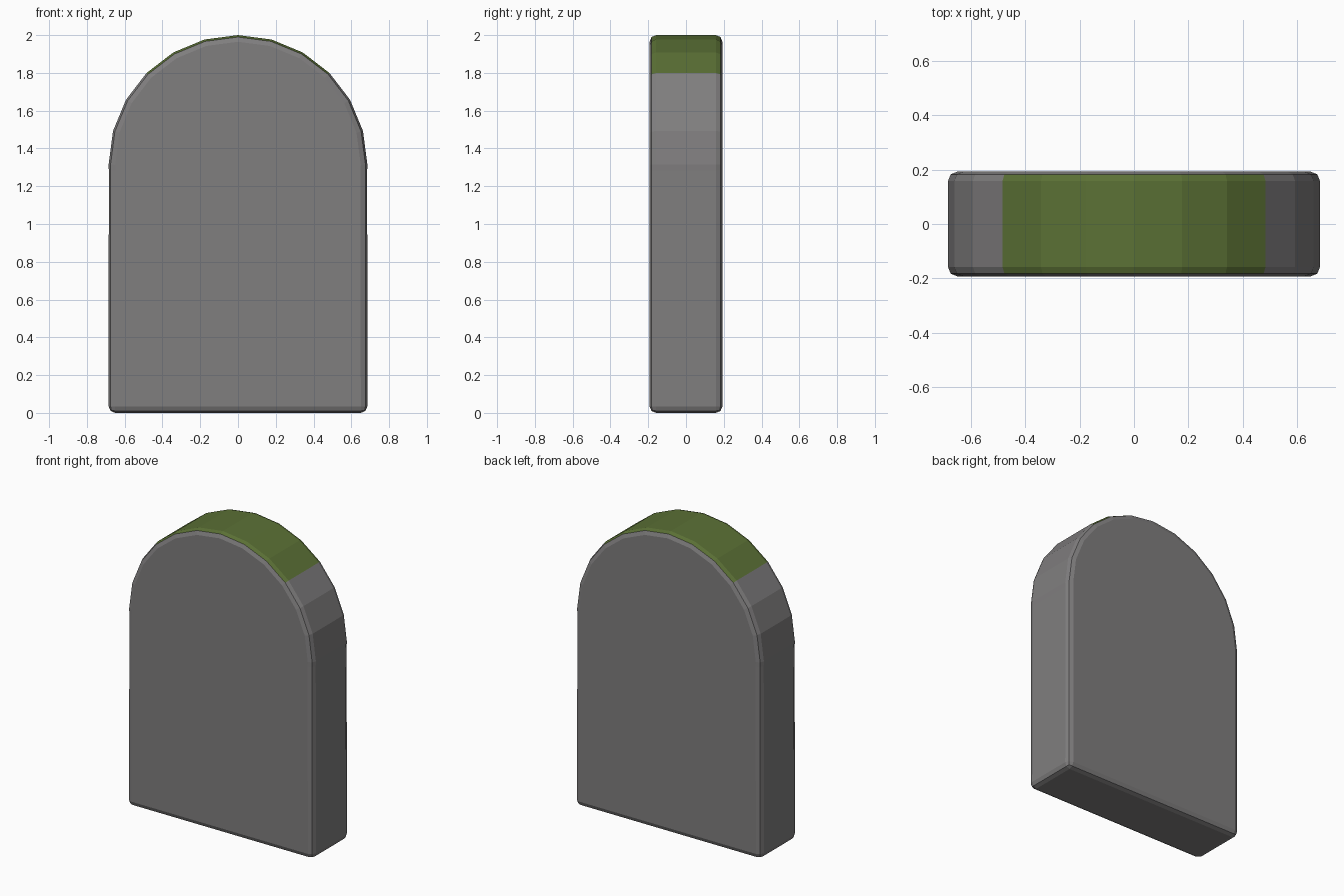
import bpy, bmesh, math

if "Cube" in bpy.data.objects:
    bpy.data.objects.remove(bpy.data.objects["Cube"])

W, D, TOP = 0.685, 0.193, 2.0   # half width, half depth, height
CZ = TOP - W                    # centre height of the arch


def material(name, rgb):
    m = bpy.data.materials.new(name)
    m.diffuse_color = (*rgb, 1)
    m.use_nodes = True
    m.node_tree.nodes["Principled BSDF"].inputs["Base Color"].default_value = m.diffuse_color
    return m


# Arched outline: straight sides, small step at the spring line, 12-sided arch
arch = [(W * math.cos(math.radians(15 * i)), CZ + W * math.sin(math.radians(15 * i)))
        for i in range(13)]
outline = [(-W, 0), (W, 0), (W - 0.001, CZ - 0.032)] + arch + [(-W + 0.001, CZ - 0.032)]

# Slab: extrude the outline through the depth
bm = bmesh.new()
face = bm.faces.new([bm.verts.new((x, -D, z)) for x, z in outline])
ext = bmesh.ops.extrude_face_region(bm, geom=[face], use_keep_orig=True)
verts = [g for g in ext["geom"] if isinstance(g, bmesh.types.BMVert)]
bmesh.ops.translate(bm, verts=verts, vec=(0, 2 * D, 0))
bmesh.ops.recalc_face_normals(bm, faces=bm.faces)

# Worn edges: bevel only the sharp rim and bottom corners
sharp = [e for e in bm.edges if e.calc_face_angle(0) > 0.6]
bmesh.ops.bevel(bm, geom=sharp, offset=0.035, offset_type='OFFSET', segments=2,
                profile=0.5, affect='EDGES', clamp_overlap=True)
bm.normal_update()

# Moss on the upper rim of the arch
for f in bm.faces:
    f.smooth = False
    c = f.calc_center_median()
    f.material_index = int(c.z > 1.79 and f.normal.z > 0.3 and abs(f.normal.y) < 0.7)

mesh = bpy.data.meshes.new("headstone")
bm.to_mesh(mesh)
bm.free()
mesh.materials.append(material("stone grey", (0.215, 0.209, 0.211)))
mesh.materials.append(material("moss green", (0.105, 0.165, 0.036)))
bpy.context.collection.objects.link(bpy.data.objects.new("headstone", mesh))
